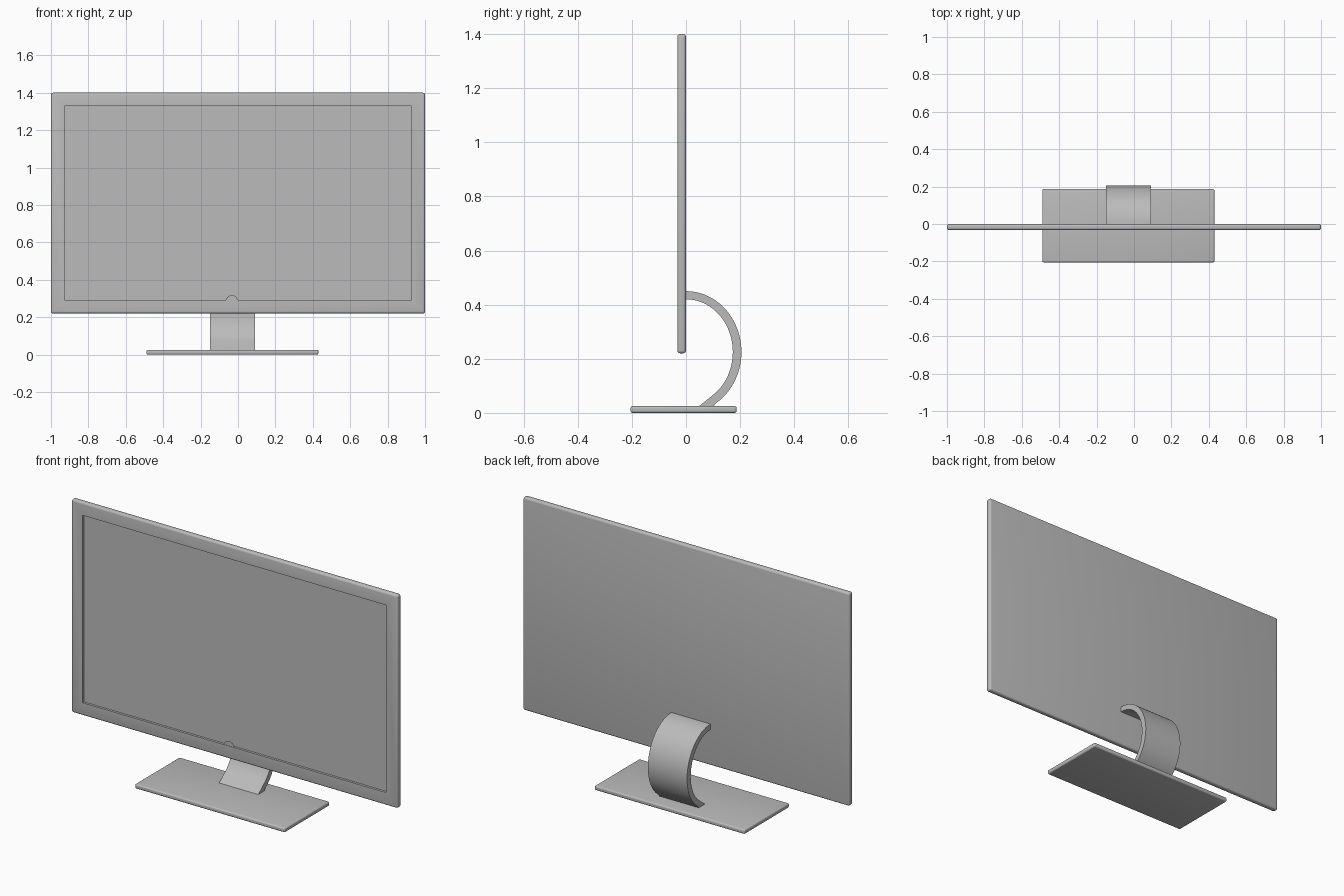
import bpy, bmesh, math

if "Cube" in bpy.data.objects:
    bpy.data.objects.remove(bpy.data.objects["Cube"], do_unlink=True)

grey = bpy.data.materials.new("grey plastic")
grey.use_nodes = True
colour = (0.5, 0.5, 0.5, 1)
grey.diffuse_color = colour
grey.node_tree.nodes["Principled BSDF"].inputs["Base Color"].default_value = colour


def finish(name, bm, smooth=True):
    bmesh.ops.recalc_face_normals(bm, faces=bm.faces)
    mesh = bpy.data.meshes.new(name)
    bm.to_mesh(mesh)
    bm.free()
    ob = bpy.data.objects.new(name, mesh)
    bpy.context.collection.objects.link(ob)
    mesh.materials.append(grey)
    if smooth:
        bpy.ops.object.select_all(action="DESELECT")
        ob.select_set(True)
        bpy.context.view_layer.objects.active = ob
        bpy.ops.object.shade_smooth_by_angle(angle=math.radians(35))
    return ob


def rounded_box(low, high, radius):
    """Box between two corners with rounded edges."""
    bm = bmesh.new()
    bmesh.ops.create_cube(bm, size=1)
    for v in bm.verts:
        v.co = [h if c > 0 else l for c, l, h in zip(v.co, low, high)]
    bmesh.ops.bevel(bm, geom=bm.edges[:], offset=radius, segments=4,
                    profile=0.5, affect="EDGES")
    return bm


# Display panel with a recessed screen
bm = rounded_box((-1, -0.032, 0.22), (1, 0, 1.4), 0.011)
bm.normal_update()
front = max((f for f in bm.faces if f.normal.y < -0.99), key=lambda f: f.calc_area())
bmesh.ops.inset_region(bm, faces=[front], thickness=0.085, depth=0)
bmesh.ops.inset_region(bm, faces=[front], thickness=0.0005, depth=-0.012)
finish("display_panel", bm)

# Power button, a low disc with a ring groove
bm = bmesh.new()
bmesh.ops.create_circle(bm, cap_ends=True, radius=0.034, segments=32)
for v in bm.verts:
    v.co = (v.co.x - 0.033, -0.030, v.co.y + 0.278)
face = bm.faces[:][0]
face.normal_update()
if face.normal.y > 0:
    face.normal_flip()
for width, depth in ((0.0005, 0.005), (0.004, 0.001), (0.004, -0.001)):
    bmesh.ops.inset_region(bm, faces=[face], thickness=width, depth=depth)
finish("power_button", bm)

# Curved neck, an arc profile extruded sideways
steps = 28


def arc(ry, rz, end):
    return [(ry * math.cos(a), 0.225 + rz * math.sin(a))
            for a in (math.pi / 2 + (end - math.pi / 2) * i / steps
                      for i in range(steps + 1))]


outer = arc(0.205, 0.225, math.radians(-58)) + [(0.1, 0.022)]
inner = arc(0.173, 0.195, math.radians(-50)) + [(0.045, 0.022)]
bm = bmesh.new()
rows = [[(bm.verts.new((x, *p)), bm.verts.new((x, *q)))
         for p, q in zip(outer, inner)] for x in (-0.15, 0.09)]
left, right = rows
for i in range(len(outer) - 1):
    for row in rows:
        bm.faces.new((row[i][0], row[i + 1][0], row[i + 1][1], row[i][1]))
    for k in (0, 1):
        bm.faces.new((left[i][k], left[i + 1][k], right[i + 1][k], right[i][k]))
for i in (0, -1):
    bm.faces.new((left[i][0], left[i][1], right[i][1], right[i][0]))
finish("neck", bm)

# Foot plate
finish("foot_plate", rounded_box((-0.49, -0.205, 0), (0.43, 0.187, 0.025), 0.008))
